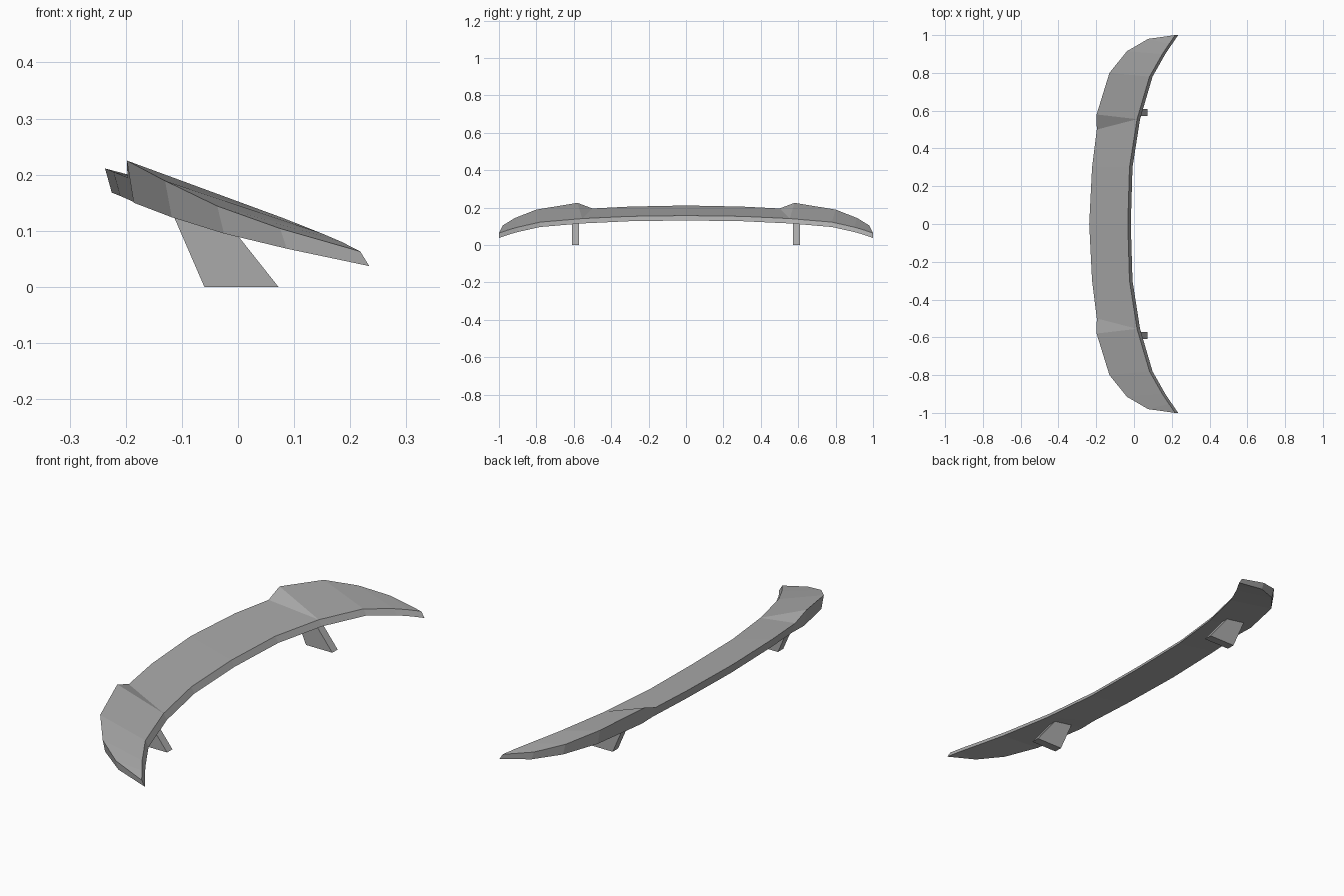
import bpy
import bmesh
from mathutils import Vector

default_cube = bpy.data.objects.get("Cube")
if default_cube:
    bpy.data.objects.remove(default_cube, do_unlink=True)


def make_material(name, color):
    material = bpy.data.materials.new(name)
    material.use_nodes = True
    material.diffuse_color = color
    material.node_tree.nodes["Principled BSDF"].inputs["Base Color"].default_value = color
    return material


def make_object(name, bm, material):
    bmesh.ops.remove_doubles(bm, verts=bm.verts, dist=0.0005)
    bmesh.ops.recalc_face_normals(bm, faces=bm.faces)
    mesh = bpy.data.meshes.new(name)
    bm.to_mesh(mesh)
    bm.free()
    mesh.materials.append(material)
    obj = bpy.data.objects.new(name, mesh)
    bpy.context.scene.collection.objects.link(obj)
    return obj


def mirror_across_middle(obj):
    mirror = obj.modifiers.new("mirror", 'MIRROR')
    mirror.use_axis = (False, True, False)
    mirror.merge_threshold = 0.0005


def add_quad(bm, corners):
    """Add a face, dropping corners that coincide at pinched stations."""
    unique = []
    for corner in corners:
        if all((corner - other).length > 0.0005 for other in unique):
            unique.append(corner)
    if len(unique) > 2:
        bm.faces.new([bm.verts.new(corner) for corner in unique])


grey = make_material("light_grey", (0.4, 0.4, 0.4, 1))

# Wing stations from the middle to the tip:
# upper raised edge, height of the raised edge face, upper low edge
stations = [
    ((-.237, 0, .211), .043, (-.033, 0, .157)),
    ((-.222, .3, .205), .043, (-.024, .3, .153)),
    ((-.197, .5, .195), .044, (.016, .555, .141)),
    ((-.198, .58, .225), .075, (.016, .555, .141)),
    ((-.13, .8, .189), .065, (.082, .78, .122)),
    ((-.037, .915, .144), .049, (.15, .9, .095)),
    ((.075, .98, .104), .036, (.185, .952, .08)),
    ((.218, 1, .063), .026, (.218, 1, .063)),
]

# Each station becomes a four-cornered ring, bridged to the next one
lip = Vector((.016, 0, -.026))
rings = []
for high, drop, low in stations:
    high, low = Vector(high), Vector(low)
    high_under = high + Vector((.012, 0, -drop))
    if high == low:
        high_under = high + lip
    rings.append([high, low, low + lip, high_under])

bm = bmesh.new()
for ring, following in zip(rings, rings[1:]):
    for i in range(4):
        j = (i + 1) % 4
        add_quad(bm, [ring[i], ring[j], following[j], following[i]])
wing = make_object("wing", bm, grey)
mirror_across_middle(wing)

# Supports: slanted plates rising into the underside of the wing
profile = [(-.06, 0), (.072, 0), (-.031, .13), (-.122, .143)]
inner, outer = .572, .61
bm = bmesh.new()
side = bm.faces.new([bm.verts.new((x, inner, z)) for x, z in profile])
extruded = bmesh.ops.extrude_face_region(bm, geom=[side], use_keep_orig=True)
moved = [item for item in extruded["geom"] if isinstance(item, bmesh.types.BMVert)]
bmesh.ops.translate(bm, verts=moved, vec=(0, outer - inner, 0))
supports = make_object("supports", bm, grey)
mirror_across_middle(supports)
